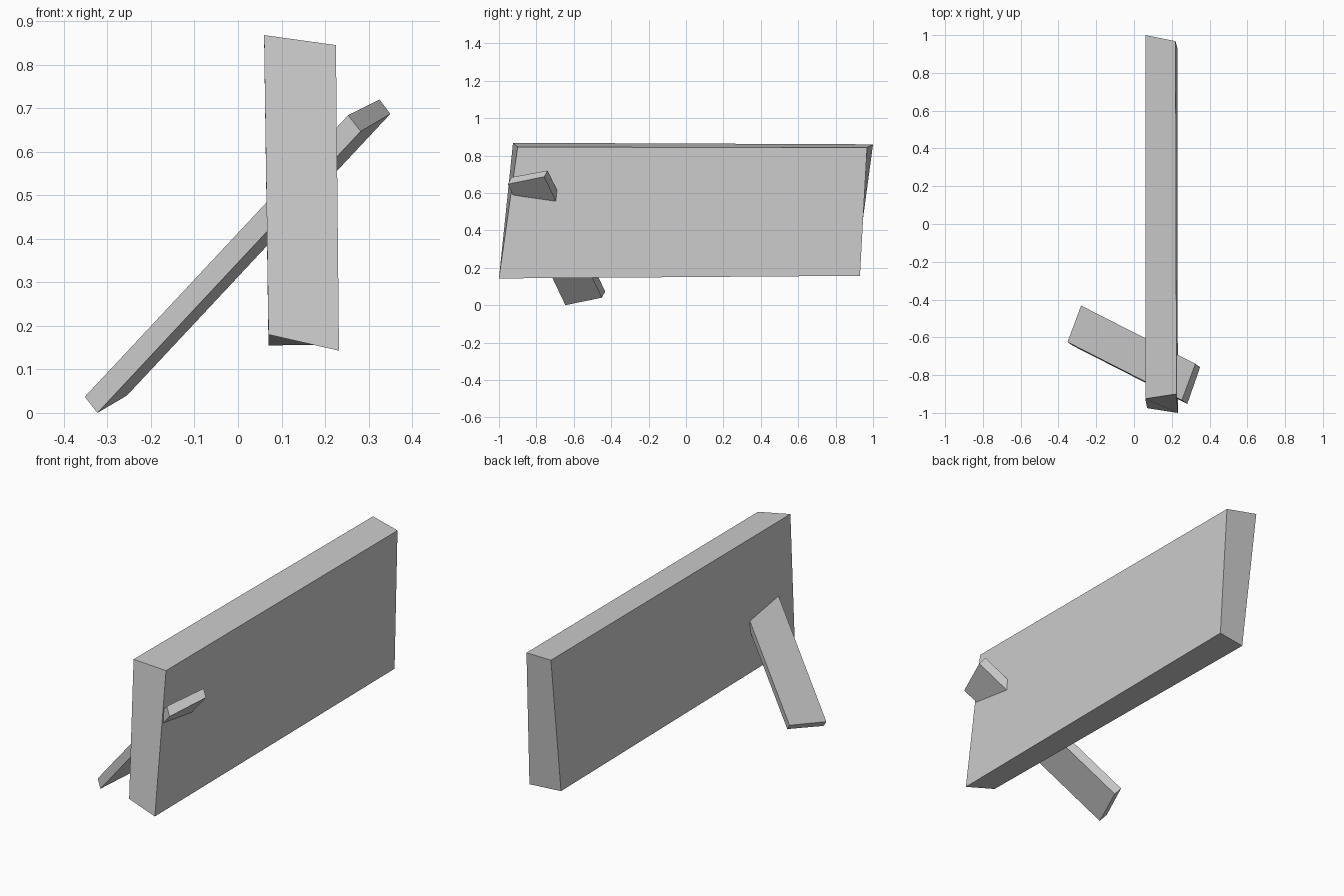
import bpy

cube = bpy.data.objects.get("Cube")
if cube:
    bpy.data.objects.remove(cube, do_unlink=True)

grey = bpy.data.materials.new("plain_grey")
grey.use_nodes = True
colour = (0.6, 0.6, 0.6, 1)
grey.diffuse_color = colour
grey.node_tree.nodes["Principled BSDF"].inputs["Base Color"].default_value = colour


def loft(name, start, end):
    """Solid block between two four-cornered end loops."""
    n = len(start)
    sides = [(i, (i + 1) % n, (i + 1) % n + n, i + n) for i in range(n)]
    caps = [tuple(reversed(range(n))), tuple(range(n, 2 * n))]
    mesh = bpy.data.meshes.new(name)
    mesh.from_pydata(start + end, [], sides + caps)
    mesh.materials.append(grey)
    obj = bpy.data.objects.new(name, mesh)
    bpy.context.collection.objects.link(obj)
    return obj


# Upright slab with slanted ends, lofted from front to back
loft("slab",
     [(0.07, -0.975, 0.18), (0.232, -1.0, 0.143), (0.225, -0.9, 0.845), (0.06, -0.925, 0.868)],
     [(0.07, 0.905, 0.155), (0.23, 0.93, 0.157), (0.22, 0.968, 0.843), (0.06, 1.0, 0.86)])

# Slanting plank that pierces the slab, swept along its length
foot = [(-0.352, -0.625, 0.037), (-0.323, -0.645, 0.0), (-0.255, -0.45, 0.04), (-0.28, -0.432, 0.073)]
sweep = (0.605, -0.308, 0.647)
tip = [tuple(a + b for a, b in zip(p, sweep)) for p in foot]
loft("plank", foot, tip)

# Consistent outward faces
import bmesh
for name in ("slab", "plank"):
    mesh = bpy.data.objects[name].data
    bm = bmesh.new()
    bm.from_mesh(mesh)
    bmesh.ops.recalc_face_normals(bm, faces=bm.faces)
    bm.to_mesh(mesh)
    bm.free()
